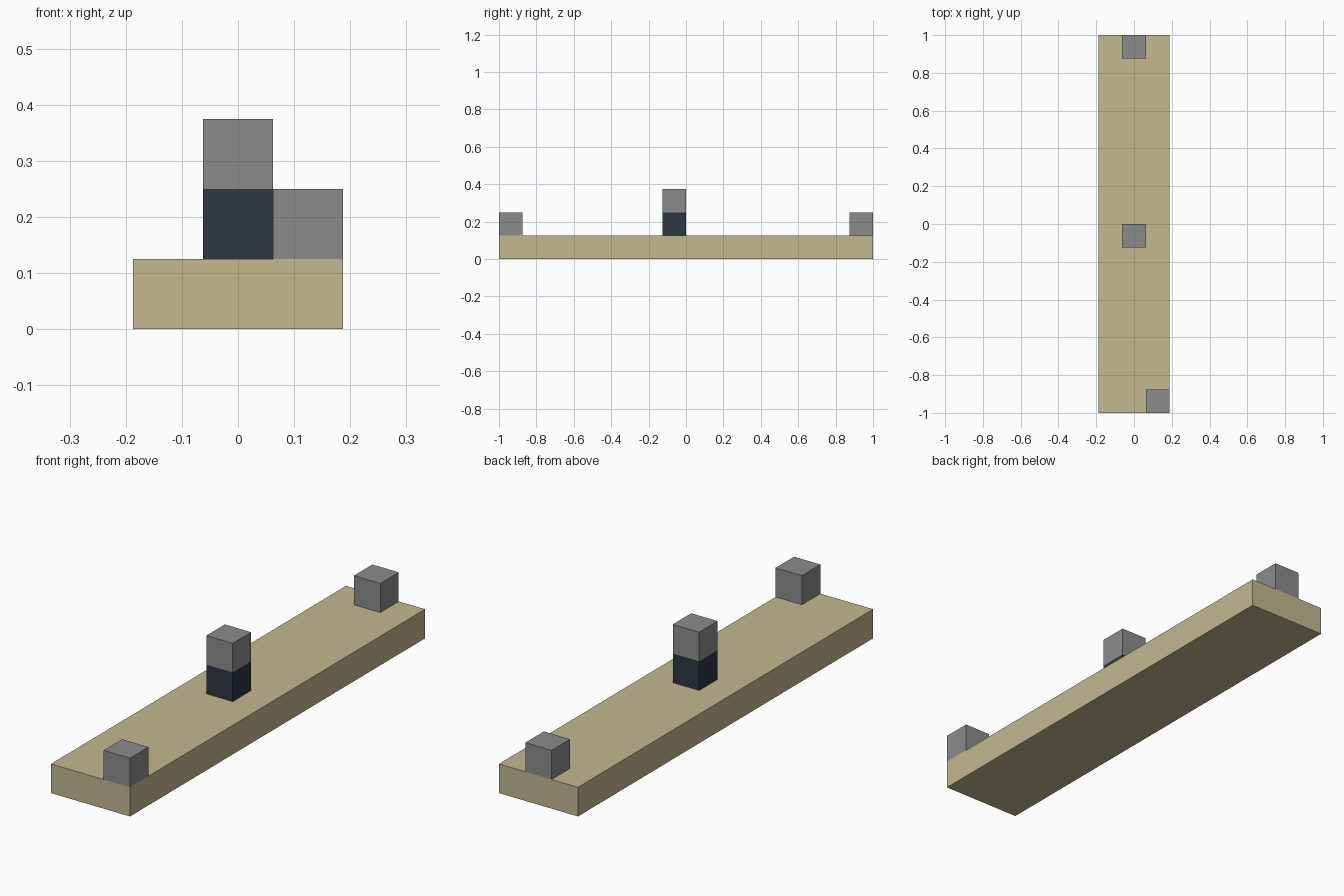
import bpy

old = bpy.data.objects.get("Cube")
if old:
    bpy.data.objects.remove(old, do_unlink=True)


def material(name, rgb):
    mat = bpy.data.materials.new(name)
    mat.use_nodes = True
    color = (*rgb, 1)
    mat.diffuse_color = color
    mat.node_tree.nodes["Principled BSDF"].inputs["Base Color"].default_value = color
    return mat


def box(name, size, center_xy, bottom, mat):
    x, y = center_xy
    bpy.ops.mesh.primitive_cube_add(size=1, location=(x, y, bottom + size[2] / 2))
    obj = bpy.context.object
    obj.name = name
    obj.scale = size
    bpy.ops.object.transform_apply(location=False, rotation=False, scale=True)
    obj.data.materials.append(mat)
    return obj


tan = material("tan", (0.54, 0.48, 0.28))
grey = material("grey", (0.26, 0.26, 0.26))
navy = material("dark navy", (0.028, 0.038, 0.056))

U = 0.125  # one block unit
cube = (U, U, U)

# Long base plank
box("base_plank", (3 * U, 16 * U, U), (0, 0), 0, tan)

# End blocks: front one in the left corner, back one centred
box("front_block", cube, (U, -7.5 * U), U, grey)
box("back_block", cube, (0, 7.5 * U), U, grey)

# Two-block post near the middle
box("post_lower", cube, (0, -U / 2), U, navy)
box("post_upper", cube, (0, -U / 2), 2 * U, grey)
